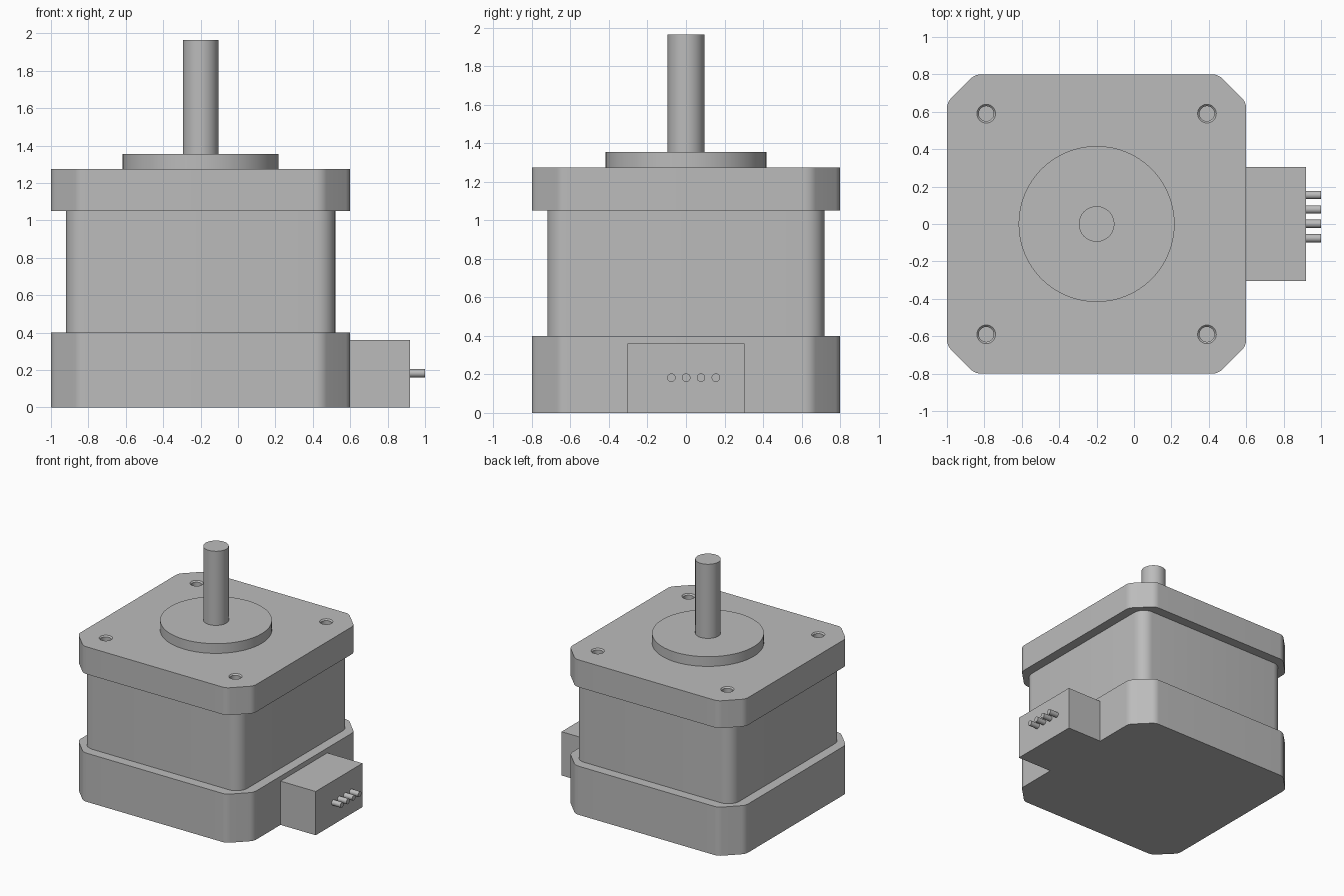
import bpy, bmesh, math
from mathutils import Vector

cube = bpy.data.objects.get("Cube")
if cube:
    bpy.data.objects.remove(cube, do_unlink=True)

CX = -0.2      # motor axis
HALF = 0.8     # half width of the end caps

grey = bpy.data.materials.new("plain grey")
grey.use_nodes = True
COLOUR = (0.5, 0.5, 0.5, 1)
grey.diffuse_color = COLOUR
grey.node_tree.nodes["Principled BSDF"].inputs["Base Color"].default_value = COLOUR


def finish(name, bm):
    bmesh.ops.recalc_face_normals(bm, faces=bm.faces)
    mesh = bpy.data.meshes.new(name)
    bm.to_mesh(mesh)
    bm.free()
    mesh.materials.append(grey)
    obj = bpy.data.objects.new(name, mesh)
    bpy.context.collection.objects.link(obj)
    return obj


def smooth(obj):
    bpy.ops.object.select_all(action='DESELECT')
    obj.select_set(True)
    bpy.context.view_layer.objects.active = obj
    bpy.ops.object.shade_smooth_by_angle(angle=math.radians(30))


def rounded(corners, radius, steps=8):
    """Replace each corner of a convex outline with a tangent arc."""
    out = []
    for i, p in enumerate(corners):
        a = (corners[i - 1] - p).normalized()
        b = (corners[(i + 1) % len(corners)] - p).normalized()
        half = a.angle(b) / 2
        centre = p + (a + b).normalized() * radius / math.sin(half)
        start = p + a * radius / math.tan(half) - centre
        sweep = math.pi - 2 * half
        for k in range(steps + 1):
            t = sweep * k / steps
            c, s = math.cos(t), math.sin(t)
            out.append(centre + Vector((start.x * c - start.y * s,
                                        start.x * s + start.y * c)))
    return out


def prism(name, outline, z0, z1):
    bm = bmesh.new()
    face = bm.faces.new([bm.verts.new((CX + p.x, p.y, z0)) for p in outline])
    new = bmesh.ops.extrude_face_region(bm, geom=[face])["geom"]
    bmesh.ops.translate(bm, vec=(0, 0, z1 - z0),
                        verts=[g for g in new if isinstance(g, bmesh.types.BMVert)])
    bm.faces.ensure_lookup_table()
    if not face.is_valid or len([f for f in bm.faces if len(f.verts) > 4]) < 2:
        bm.faces.new([v for v in bm.verts if abs(v.co.z - z0) < 1e-6])
    return finish(name, bm)


def lathe(name, profile, centre, segments=64):
    """Spin a closed (radius, z) profile whose ends lie on the axis."""
    bm = bmesh.new()
    verts = [bm.verts.new((r, 0, z)) for r, z in profile]
    edges = [bm.edges.new(pair) for pair in zip(verts, verts[1:])]
    bmesh.ops.spin(bm, geom=verts + edges, cent=(0, 0, 0), axis=(0, 0, 1),
                   angle=math.tau, steps=segments)
    bmesh.ops.remove_doubles(bm, verts=bm.verts, dist=1e-5)
    obj = finish(name, bm)
    obj.location = centre
    return obj


def rod(name, radius, length, centre, segments=64):
    return lathe(name, [(0, 0), (radius, 0), (radius, length), (0, length)],
                 centre, segments)


# End cap outline: square with softened chamfered corners
cut = HALF - 0.15
octagon = [Vector(p) * s for s in (1, -1)
           for p in ((HALF, -cut), (HALF, cut), (cut, HALF), (-cut, HALF))]
cap = rounded(octagon, 0.08)

# Laminated core outline: square with round corners
w = 0.72
core = rounded([Vector(p) for p in ((w, -w), (w, w), (-w, w), (-w, -w))], 0.1)

smooth(prism("rear_cap", cap, 0, 0.4))
smooth(prism("stator_core", core, 0.4, 1.05))
plate = prism("front_cap", cap, 1.05, 1.275)

# Mounting holes with a chamfered mouth
for i, (sx, sy) in enumerate(((1, 1), (1, -1), (-1, 1), (-1, -1))):
    cutter = lathe("hole_cutter", [(0, -0.17), (0.04, -0.17), (0.04, -0.01),
                                   (0.05, 0), (0.05, 0.05), (0, 0.05)],
                   (CX + sx * 0.59, sy * 0.59, 1.275), 32)
    cutter.hide_render = True
    cutter.hide_set(True)
    mod = plate.modifiers.new("mounting_hole", 'BOOLEAN')
    mod.operation = 'DIFFERENCE'
    mod.solver = 'EXACT'
    mod.object = cutter
bpy.context.view_layer.update()
baked = bpy.data.meshes.new_from_object(
    plate.evaluated_get(bpy.context.evaluated_depsgraph_get()))
plate.modifiers.clear()
plate.data = baked
for obj in [o for o in bpy.data.objects if o.name.startswith("hole_cutter")]:
    bpy.data.objects.remove(obj, do_unlink=True)
smooth(plate)

# Pilot boss and output shaft
smooth(rod("pilot_boss", 0.417, 0.08, (CX, 0, 1.275)))
smooth(rod("output_shaft", 0.095, 0.61, (CX, 0, 1.355)))

# Connector block on the left side
bm = bmesh.new()
bmesh.ops.create_cube(bm, size=1)
bmesh.ops.scale(bm, vec=(0.32, 0.608, 0.36), verts=bm.verts)
bmesh.ops.translate(bm, vec=(0.76, 0, 0.18), verts=bm.verts)
finish("connector_block", bm)

# Row of four connector pins
for i in range(4):
    pin = rod("connector_pin", 0.022, 0.08, (0.92, -0.076 + i * 0.077, 0.183), 24)
    pin.rotation_euler = (0, math.pi / 2, 0)
    smooth(pin)
